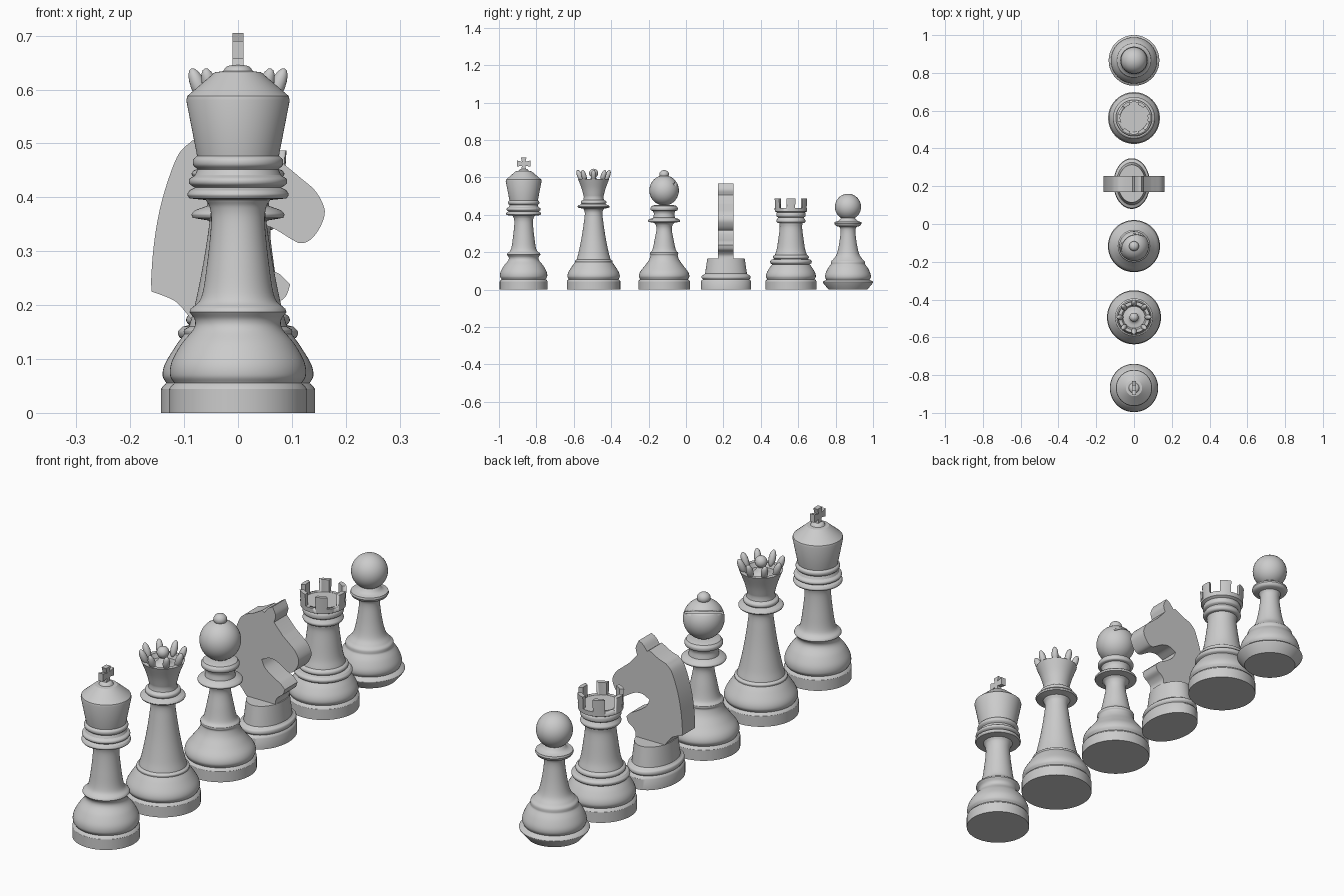
import bpy, bmesh, math
from mathutils import Vector, Matrix


def trace(parts, n=6):
    """Each part is a smooth run of points; corners between parts stay sharp."""
    out = []
    for run in parts:
        p = [Vector(q) for q in run]
        if len(p) == 2:
            out += p
            continue
        p = [2 * p[0] - p[1]] + p + [2 * p[-1] - p[-2]]
        for a, b, c, d in zip(p, p[1:], p[2:], p[3:]):
            for i in range(n):
                t = i / n
                out.append(.5 * (2 * b + (c - a) * t + (2 * a - 5 * b + 4 * c - d) * t * t
                                 + (3 * b - a - 3 * c + d) * t ** 3))
        out.append(p[-2])
    clean = out[:1]
    for q in out[1:]:
        if (q - clean[-1]).length > 1e-5:
            clean.append(q)
    return clean


def finish(name, bm, angle=32):
    bmesh.ops.recalc_face_normals(bm, faces=bm.faces)
    me = bpy.data.meshes.new(name)
    bm.to_mesh(me)
    bm.free()
    ob = bpy.data.objects.new(name, me)
    bpy.context.collection.objects.link(ob)
    bpy.ops.object.select_all(action='DESELECT')
    ob.select_set(True)
    bpy.context.view_layer.objects.active = ob
    bpy.ops.object.shade_smooth_by_angle(angle=math.radians(angle))
    return ob


def lathe(name, y, parts, x=0, sx=1, seg=64):
    bm = bmesh.new()
    pts = [Vector((0, parts[0][0][1]))] + trace(parts)
    pts.append(Vector((0, parts[-1][-1][1])))
    vs = [bm.verts.new((max(p[0], 0), 0, p[1])) for p in pts]
    es = [bm.edges.new(e) for e in zip(vs, vs[1:])]
    bmesh.ops.spin(bm, geom=vs + es, cent=(0, 0, 0), axis=(0, 0, 1),
                   angle=2 * math.pi, steps=seg, use_merge=True)
    bmesh.ops.remove_doubles(bm, verts=bm.verts, dist=1e-5)
    bmesh.ops.transform(bm, verts=bm.verts,
                        matrix=Matrix.Translation((x, y, 0)) @ Matrix.Diagonal((sx, 1, 1, 1)))
    return finish(name, bm)


def ball(name, loc, r, scale=(1, 1, 1), rot=Matrix(), seg=32):
    bm = bmesh.new()
    bmesh.ops.create_uvsphere(bm, u_segments=seg, v_segments=seg // 2, radius=r,
                              matrix=Matrix.Translation(loc) @ rot @ Matrix.Diagonal((*scale, 1)))
    return finish(name, bm, 60)


def slab(name, pts, half, place):
    """Extrude a flat outline; place(a, b, t) gives the 3D position."""
    bm = bmesh.new()
    f = bm.faces.new([bm.verts.new(place(a, b, -half)) for a, b in pts])
    ext = bmesh.ops.extrude_face_region(bm, geom=[f])
    d = Vector(place(0, 0, half)) - Vector(place(0, 0, -half))
    bmesh.ops.translate(bm, vec=d, verts=[v for v in ext['geom'] if isinstance(v, bmesh.types.BMVert)])
    return finish(name, bm)


def carve(ob, name, size, matrix):
    bm = bmesh.new()
    bmesh.ops.create_cube(bm, size=1, matrix=matrix @ Matrix.Diagonal((*size, 1)))
    c = finish(name, bm)
    c.hide_render = True
    c.hide_viewport = True
    m = ob.modifiers.new(name, 'BOOLEAN')
    m.operation, m.solver, m.object = 'DIFFERENCE', 'EXACT', c


def foot(r):
    """Plinth with a groove above it."""
    return [[(r, 0), (r, .044)], [(r, .044), (r - .004, .05)], [(r - .004, .05), (r - .01, .055)]]


KING, QUEEN, BISHOP, KNIGHT, ROOK, PAWN = -.868, -.494, -.117, .214, .561, .866

# King
lathe('king_body', KING, foot(.128) + [
    [(.118, .055), (.126, .07), (.123, .095), (.105, .128), (.083, .155), (.08, .172), (.09, .187)],
    [(.09, .187), (.088, .193)],
    [(.088, .193), (.068, .215), (.057, .28), (.05, .35), (.052, .38), (.06, .395)],
    [(.06, .395), (.09, .398)], [(.09, .398), (.094, .405), (.09, .413)],
    [(.09, .413), (.08, .418)], [(.08, .418), (.09, .425), (.09, .434), (.08, .441)],
    [(.08, .441), (.075, .452)], [(.075, .452), (.083, .46), (.083, .47), (.076, .477)],
    [(.076, .477), (.096, .58)], [(.096, .58), (.094, .588)], [(.094, .588), (.043, .632)],
    [(.043, .632), (.028, .634)], [(.028, .634), (.02, .643), (.001, .647)]])
arm = [(.013, .638), (.009, .662), (.036, .657), (.036, .69), (.009, .683), (.015, .705)]
slab('king_cross', arm + [(-a, b) for a, b in reversed(arm)], .01,
     lambda a, b, t: (t, KING + a, b))

# Queen
lathe('queen_body', QUEEN, foot(.143) + [
    [(.133, .055), (.14, .07), (.135, .092), (.115, .125), (.1, .146)],
    [(.1, .146), (.1, .154), (.091, .16)],
    [(.091, .16), (.08, .2), (.064, .28), (.052, .36), (.047, .41), (.055, .432)],
    [(.055, .432), (.083, .438)], [(.083, .438), (.086, .444), (.082, .45)],
    [(.082, .45), (.063, .457)], [(.063, .457), (.068, .464), (.066, .473), (.055, .48)],
    [(.055, .48), (.052, .495)], [(.052, .495), (.064, .54), (.083, .59)],
    [(.083, .59), (.066, .59)], [(.066, .59), (.058, .572)], [(.058, .572), (.03, .578), (.012, .6)]])
ball('queen_finial', (0, QUEEN, .622), .024)
for i in range(8):
    a = i * math.pi / 4
    rot = Matrix.Rotation(a, 4, 'Z') @ Matrix.Rotation(math.radians(22), 4, 'Y')
    ball('queen_crown_point', (.074 * math.cos(a), QUEEN + .074 * math.sin(a), .608),
         .014, (1, 1, 2.4), rot, 16)

# Bishop
lathe('bishop_body', BISHOP, foot(.138) + [
    [(.128, .055), (.135, .072), (.128, .095), (.105, .125), (.083, .155), (.073, .18), (.076, .19)],
    [(.076, .19), (.075, .197)],
    [(.075, .197), (.062, .215), (.05, .27), (.041, .32), (.045, .345), (.055, .357)],
    [(.055, .357), (.084, .362)], [(.084, .362), (.086, .369), (.08, .376)],
    [(.08, .376), (.058, .384)], [(.058, .384), (.055, .405), (.06, .42)],
    [(.06, .42), (.071, .424), (.073, .436), (.066, .447)], [(.066, .447), (.05, .452)]])
head = ball('bishop_head', (0, BISHOP, .53), .079, (1, 1, 1.02), seg=48)
carve(head, 'slot_cutter', (.2, .3, .009),
      Matrix.Translation((0, BISHOP, .553)) @ Matrix.Rotation(math.radians(125), 4, 'Z')
      @ Matrix.Rotation(math.radians(-26), 4, 'Y') @ Matrix.Translation((.115, 0, 0)))
ball('bishop_finial', (0, BISHOP, .616), .026, (1, 1, .88))

# Knight
lathe('knight_base', KNIGHT, foot(.134) + [
    [(.124, .055), (.131, .063), (.129, .074), (.118, .08)],
    [(.118, .08), (.112, .085)], [(.112, .085), (.1, .165)]], x=-.012, sx=.72)
outline = trace([
    [(-.075, .16), (-.086, .172), (-.098, .188), (-.115, .206), (-.135, .216), (-.16, .225)],
    [(-.16, .225), (-.161, .25), (-.156, .313), (-.145, .378), (-.128, .437), (-.109, .482), (-.085, .505)],
    [(-.085, .505), (-.05, .517), (-.008, .54)], [(-.008, .54), (.002, .533)],
    [(.002, .533), (.02, .556), (.04, .568)],
    [(.04, .568), (.054, .535), (.047, .505)], [(.047, .505), (.087, .46)],
    [(.087, .46), (.115, .437), (.145, .41), (.161, .375), (.152, .344), (.134, .321), (.115, .315), (.098, .323)],
    [(.098, .323), (.06, .345), (.025, .35), (-.01, .335)],
    [(-.01, .335), (.005, .305), (.04, .278), (.078, .257)],
    [(.078, .257), (.097, .238)], [(.097, .238), (.088, .215), (.068, .2), (.055, .182), (.055, .16)]], 5)
slab('knight_head', outline, .042, lambda a, b, t: (a, KNIGHT - .002 + t, b))

# Rook
tower = lathe('rook_body', ROOK, foot(.137) + [
    [(.127, .055), (.133, .07), (.129, .09), (.115, .115), (.1, .135)],
    [(.1, .135), (.109, .141), (.111, .151), (.103, .16)], [(.103, .16), (.09, .163)],
    [(.09, .163), (.096, .17), (.094, .179), (.085, .185)],
    [(.085, .185), (.075, .22), (.066, .28), (.06, .33), (.062, .355)],
    [(.062, .355), (.073, .358), (.078, .368), (.072, .379)],
    [(.072, .379), (.068, .385)], [(.068, .385), (.077, .392), (.078, .404), (.075, .412)],
    [(.075, .412), (.086, .418)], [(.086, .418), (.09, .487)], [(.09, .487), (.073, .487)],
    [(.073, .487), (.073, .436)]])
for i in range(6):
    carve(tower, 'battlement_cutter', (.04, .045, .08),
          Matrix.Translation((0, ROOK, .477)) @ Matrix.Rotation(math.radians(30 + 60 * i), 4, 'Z')
          @ Matrix.Translation((.085, 0, 0)))

# Pawn
lathe('pawn_body', PAWN, [
    [(.104, 0), (.132, .034)], [(.132, .034), (.134, .04), (.128, .046)], [(.128, .046), (.116, .052)],
    [(.116, .052), (.122, .066), (.12, .085), (.108, .112), (.092, .135)],
    [(.092, .135), (.09, .15), (.08, .16)],
    [(.08, .16), (.062, .185), (.05, .23), (.041, .29), (.04, .32), (.045, .335)],
    [(.045, .335), (.065, .341), (.073, .353)], [(.073, .353), (.071, .361)],
    [(.071, .361), (.05, .368), (.035, .385)]])
ball('pawn_head', (0, PAWN, .442), .07, seg=40)
